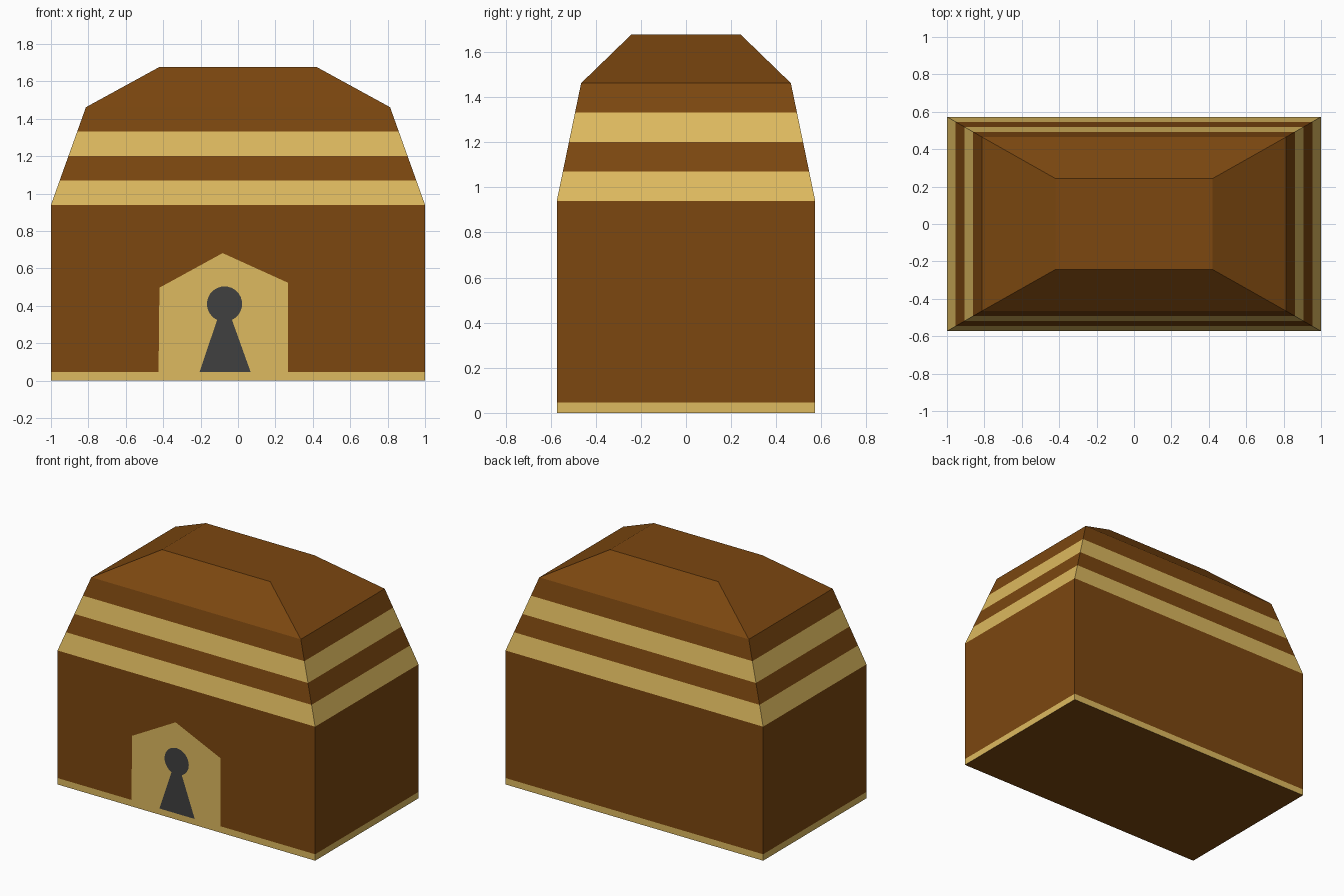
import bpy, bmesh, math

if "Cube" in bpy.data.objects:
    bpy.data.objects.remove(bpy.data.objects["Cube"])


def material(name, rgb):
    m = bpy.data.materials.new(name)
    m.diffuse_color = (*rgb, 1)
    m.use_nodes = True
    m.node_tree.nodes["Principled BSDF"].inputs["Base Color"].default_value = m.diffuse_color
    return m


BROWN = material("brown_wood", (0.20, 0.063, 0.005))
GOLD = material("gold_trim", (0.73, 0.49, 0.115))
DARK = material("dark_iron", (0.051, 0.051, 0.051))


def finish(name, bm, mats):
    bmesh.ops.recalc_face_normals(bm, faces=bm.faces)
    mesh = bpy.data.meshes.new(name)
    bm.to_mesh(mesh)
    bm.free()
    for m in mats:
        mesh.materials.append(m)
    obj = bpy.data.objects.new(name, mesh)
    bpy.context.collection.objects.link(obj)
    return obj


def loft(name, rings, bands):
    """Closed stack of rectangles (half x, half y, z); bands gives 0 brown / 1 gold per wall."""
    bm = bmesh.new()
    loops = [[bm.verts.new((sx * x, sy * y, z))
              for sx, sy in ((-1, -1), (1, -1), (1, 1), (-1, 1))] for x, y, z in rings]
    for lo, hi, band in zip(loops, loops[1:], bands):
        for i in range(4):
            j = (i + 1) % 4
            bm.faces.new((lo[i], lo[j], hi[j], hi[i])).material_index = band
    bm.faces.new(loops[0])
    bm.faces.new(loops[-1])
    return finish(name, bm, (BROWN, GOLD))


def front_plate(name, points, y, mat):
    """Flat panel from an (x, z) outline, facing the front."""
    bm = bmesh.new()
    face = bm.faces.new([bm.verts.new((x, y, z)) for x, z in points])
    obj = finish(name, bm, (mat,))
    if obj.data.polygons[0].normal.y > 0:
        obj.data.flip_normals()
    return obj


# Chest: box base, striped sloping lid walls and hipped roof
W, D, EAVE = 1.0, 0.573, 0.94
TOP_W, TOP_D, SHOULDER = 0.813, 0.465, 1.462
rings = [(W, D, 0), (W, D, 0.045)]
for i in range(5):
    t = i / 4
    rings.append((W + (TOP_W - W) * t, D + (TOP_D - D) * t, EAVE + (SHOULDER - EAVE) * t))
rings.append((0.42, 0.243, 1.677))
loft("chest", rings, (1, 0, 1, 0, 1, 0, 0))

# Gold lock plate, flush with the front wall
front_plate("lock_plate",
            [(-0.425, 0.04), (0.268, 0.04), (0.268, 0.523), (-0.082, 0.682), (-0.42, 0.497)],
            -D - 0.0015, GOLD)

# Keyhole: round head joined to a flared slot
cx, cz, r = -0.072, 0.41, 0.094
start, end = math.radians(-65), math.radians(245)
head = [(cx + r * math.cos(start + (end - start) * k / 28),
         cz + r * math.sin(start + (end - start) * k / 28)) for k in range(29)]
front_plate("keyhole", head + [(-0.206, 0.045), (0.068, 0.045)], -D - 0.004, DARK)
